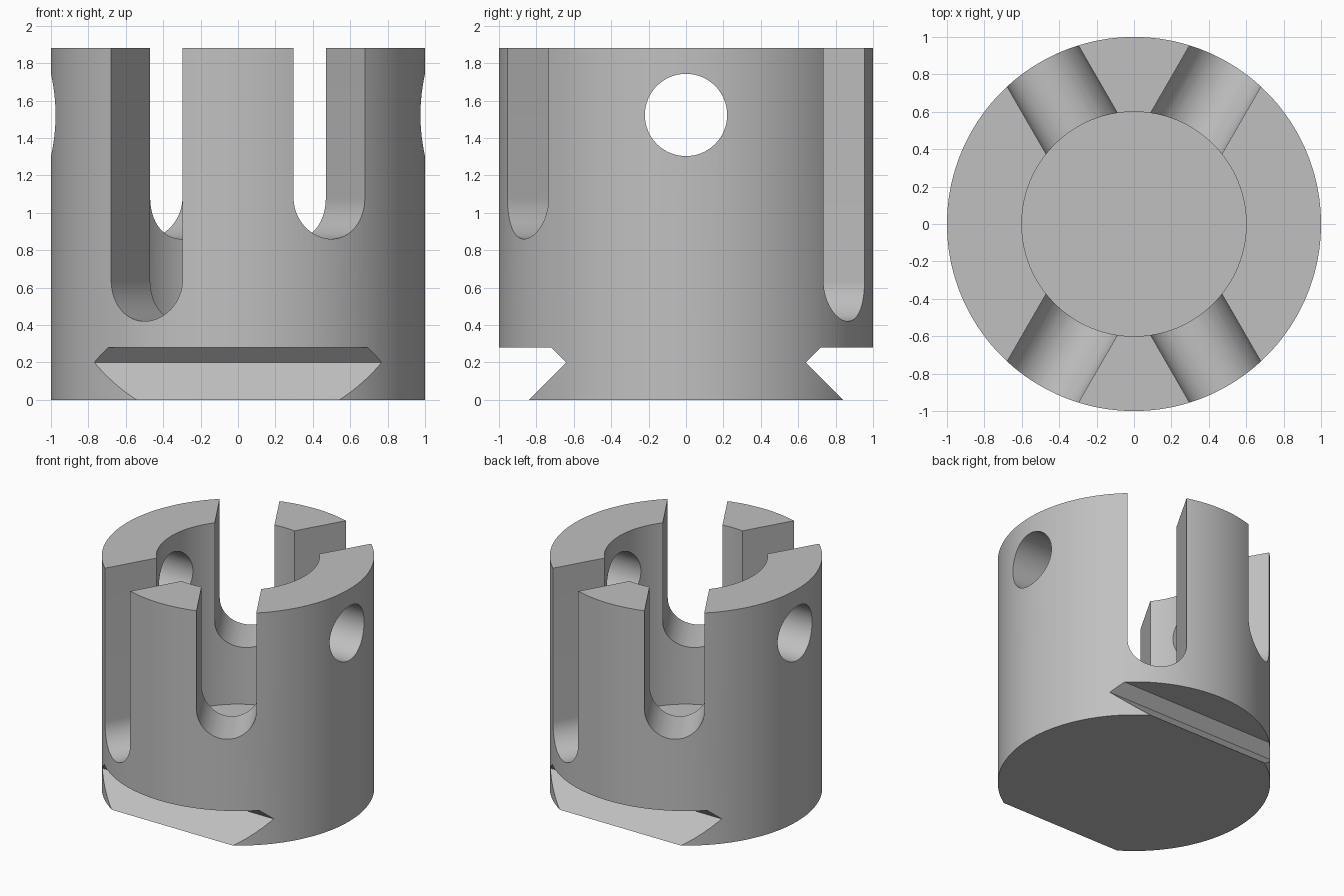
import bpy
import bmesh
from math import cos, sin, pi, radians
from mathutils import Matrix

HEIGHT = 1.88
BORE_FLOOR = 0.4
HOLE_R = 0.22

if "Cube" in bpy.data.objects:
    bpy.data.objects.remove(bpy.data.objects["Cube"], do_unlink=True)

# Single plain metal colour
metal = bpy.data.materials.new("grey_metal")
metal.use_nodes = True
grey = (0.53, 0.53, 0.53, 1)
metal.diffuse_color = grey
metal.node_tree.nodes["Principled BSDF"].inputs["Base Color"].default_value = grey


def prism(name, outline, length, matrix):
    """Extrude a 2D outline symmetrically along its local z, then place it."""
    bm = bmesh.new()
    face = bm.faces.new([bm.verts.new((u, v, -length / 2)) for u, v in outline])
    top = bmesh.ops.extrude_face_region(bm, geom=[face])["geom"]
    moved = [g for g in top if isinstance(g, bmesh.types.BMVert)]
    bmesh.ops.translate(bm, verts=moved, vec=(0, 0, length))
    bmesh.ops.recalc_face_normals(bm, faces=bm.faces)
    bm.transform(matrix)
    mesh = bpy.data.meshes.new(name)
    bm.to_mesh(mesh)
    bm.free()
    mesh.materials.append(metal)
    obj = bpy.data.objects.new(name, mesh)
    bpy.context.collection.objects.link(obj)
    return obj


def arc(radius, start, end, steps, cy=0):
    angles = [start + (end - start) * i / steps for i in range(steps + 1)]
    return [(radius * cos(a), cy + radius * sin(a)) for a in angles]


def circle(radius, steps):
    return arc(radius, 0, 2 * pi, steps)[:-1]


def along(angle):
    """Local x is sideways, local y is up, local z runs along the angle."""
    return Matrix.Rotation(angle + pi / 2, 4, "Z") @ Matrix.Rotation(pi / 2, 4, "X")


body = prism("slotted_collar", circle(1, 180), HEIGHT,
             Matrix.Translation((0, 0, HEIGHT / 2)))
cutters = []

# Blind central bore
cutters.append(prism("bore_cutter", circle(0.6, 128), 2,
                     Matrix.Translation((0, 0, BORE_FLOOR + 1))))

# Two round-bottomed slots crossing the collar, one deeper than the other
for name, degrees, bottom in (("deep_slot", 60, 0.42), ("shallow_slot", 120, 0.86)):
    outline = arc(HOLE_R, pi, 2 * pi, 32, bottom + HOLE_R)
    outline += [(HOLE_R, 2.2), (-HOLE_R, 2.2)]
    cutters.append(prism(name + "_cutter", outline, 3, along(radians(degrees))))

# Cross hole through both side walls
cutters.append(prism("cross_hole_cutter", circle(HOLE_R, 64), 3,
                     Matrix.Translation((0, 0, 1.523)) @ along(0)))

# Angled notches along the front and back of the base
for name, side in (("front_notch", -1), ("back_notch", 1)):
    outline = [(1.2, 0.28), (0.72, 0.28), (0.64, 0.2), (0.84, 0), (0.94, -0.1), (1.2, -0.1)]
    cutters.append(prism(name + "_cutter", [(side * y, z) for y, z in outline],
                         3, along(0)))

# Cut the body, then discard the cutters
for cutter in cutters:
    cutter.hide_render = True
    mod = body.modifiers.new(cutter.name, "BOOLEAN")
    mod.operation = "DIFFERENCE"
    mod.solver = "EXACT"
    mod.object = cutter
bpy.context.view_layer.update()
graph = bpy.context.evaluated_depsgraph_get()
finished = bpy.data.meshes.new_from_object(body.evaluated_get(graph))
body.modifiers.clear()
body.data = finished
finished.name = "slotted_collar"
for cutter in cutters:
    bpy.data.objects.remove(cutter, do_unlink=True)

# Smooth round walls with crisp edges
bpy.ops.object.select_all(action="DESELECT")
body.select_set(True)
bpy.context.view_layer.objects.active = body
bpy.ops.object.shade_smooth_by_angle(angle=radians(25))
